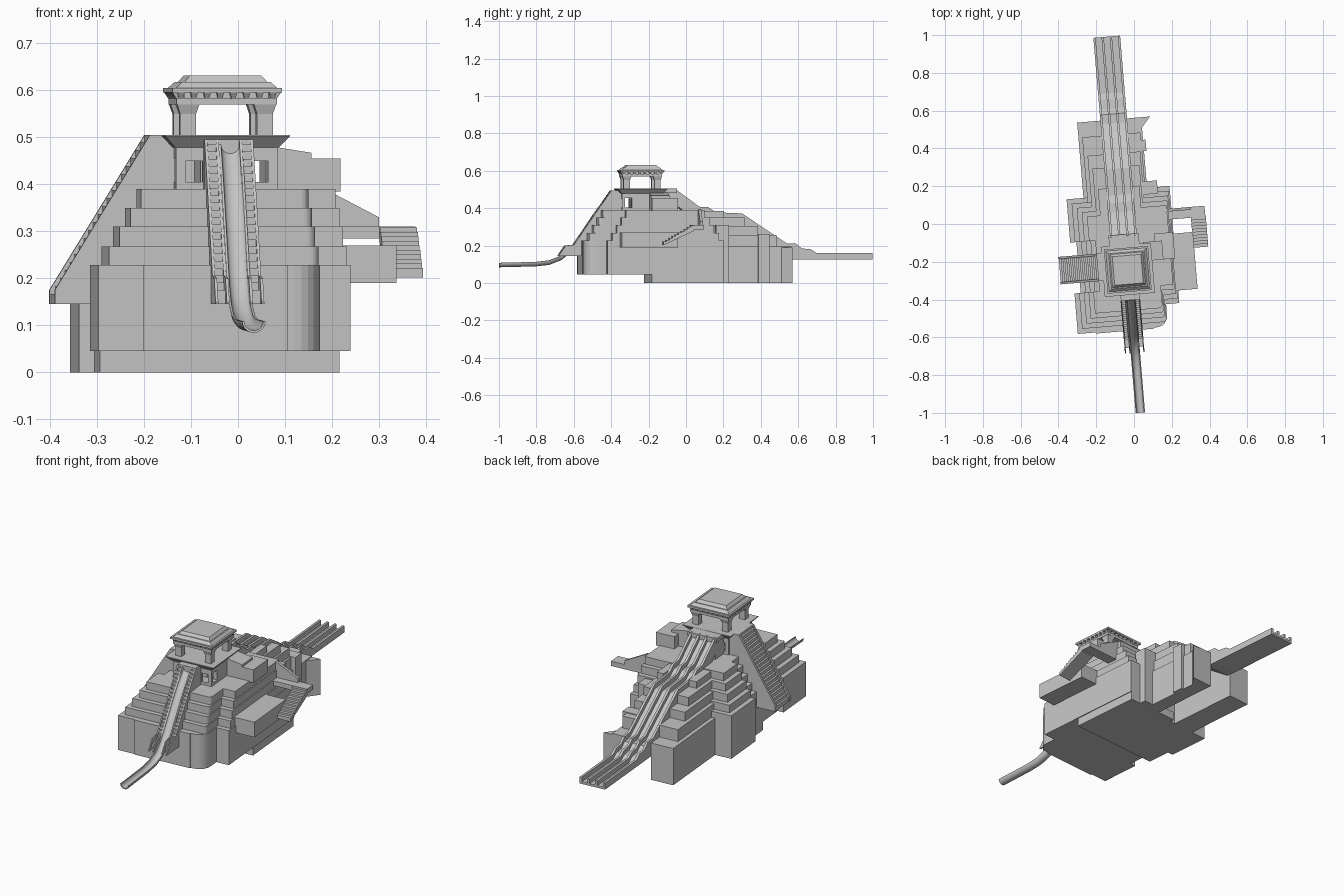
import bpy, bmesh, math
from mathutils import Matrix, Vector

cube = bpy.data.objects.get("Cube")
if cube:
    bpy.data.objects.remove(cube, do_unlink=True)

stone = bpy.data.materials.new("grey stone")
stone.use_nodes = True
GREY = (0.56, 0.56, 0.56, 1)
stone.diffuse_color = GREY
stone.node_tree.nodes["Principled BSDF"].inputs["Base Color"].default_value = GREY

TURN = Matrix.Rotation(math.radians(4.8), 4, 'Z')   # whole site is slightly turned
CU, CV = -0.053, -0.239                             # tower centre


def finish(name, bm):
    bmesh.ops.recalc_face_normals(bm, faces=bm.faces)
    bm.transform(TURN)
    mesh = bpy.data.meshes.new(name)
    bm.to_mesh(mesh)
    bm.free()
    mesh.materials.append(stone)
    ob = bpy.data.objects.new(name, mesh)
    bpy.context.collection.objects.link(ob)
    return ob


def loft(name, rings):
    """Skin closed rings of points and cap both ends."""
    bm = bmesh.new()
    rows = [[bm.verts.new(p) for p in ring] for ring in rings]
    n = len(rows[0])
    for a, b in zip(rows, rows[1:]):
        for i in range(n):
            j = (i + 1) % n
            bm.faces.new((a[i], a[j], b[j], b[i]))
    bm.faces.new(rows[0])
    bm.faces.new(rows[-1])
    return finish(name, bm)


def prism(name, pts, axis, lo, hi):
    place = {'x': lambda p, t: (t, p[0], p[1]),
             'y': lambda p, t: (p[0], t, p[1]),
             'z': lambda p, t: (p[0], p[1], t)}[axis]
    return loft(name, [[place(p, t) for p in pts] for t in (lo, hi)])


def box(name, x0, x1, y0, y1, z0, z1):
    return prism(name, [(x0, y0), (x1, y0), (x1, y1), (x0, y1)], 'z', z0, z1)


def stack(name, rings, x=CU, y=CV):
    """Square tapering block from (half width, height) pairs."""
    return loft(name, [[(x - h, y - h, z), (x + h, y - h, z),
                        (x + h, y + h, z), (x - h, y + h, z)] for h, z in rings])


def stair(name, axis, lo, hi, start, end, n, base=None):
    """Steps rising from start to end, with a flat base or a sloping underside."""
    (a0, z0), (a1, z1) = start, end
    da, dz = (a1 - a0) / n, (z1 - z0) / n
    pts = []
    for i in range(n):
        pts += [(a0 + da * i, z0 + dz * i), (a0 + da * i, z0 + dz * (i + 1))]
    pts.append((a1, z1))
    if base is None:
        pts += [(a1, z1 - 0.03), (a0, z0 - 0.01)]
    else:
        pts += [(a1, base), (a0, base)]
    return prism(name, pts, axis, lo, hi)


def ramp(name, axis, lo, hi, line, base):
    """Sloped wall under a line of points, with a flat base."""
    return prism(name, [(line[0][0], base)] + line + [(line[-1][0], base)], axis, lo, hi)


# Stepped main mound: rounded lower corner, recess behind the left stair
TOPS = (0.228, 0.268, 0.31, 0.35, 0.39)
for k, top in enumerate(TOPS):
    d = 0.025 * k
    x0, x1, y0, y1 = -0.345 + d, 0.134 - 0.005 * k, -0.555 + d, 0.16 - d
    r = 0.018 if k else 0.06
    arc = [(x1 - r + r * math.sin(t), y0 + r - r * math.cos(t))
           for t in (math.pi / 2 * i / 6 for i in range(7))]
    notch = [(x0, -0.07), (x0 + 0.033, -0.07), (x0 + 0.033, -0.34), (x0, -0.34)]
    outline = [(x0, y0)] + arc + [(x1, y1), (x0, y1)] + notch
    prism(f"mound_tier_{k}", outline, 'z', 0.045, top)
    # right wing, stepping mostly at its ends
    box(f"wing_tier_{k}", 0, 0.204 - 0.006 * k, -0.437 + d, 0.185 - d, 0.045, top)
box("foundation", -0.312, 0.2, -0.2, 0.16, 0, 0.045)
box("foundation_bump", -0.345, -0.3, -0.07, 0.16, 0, 0.045)
box("foundation_end", -0.1, 0.2, 0.15, 0.185, 0, 0.045)
box("front_panel", -0.25, 0.06, -0.561, -0.55, 0.045, 0.228)

# Stepped blocks flanking the rear slide
for k, (end, top) in enumerate(((0.56, 0.195), (0.48, 0.258), (0.38, 0.305),
                                (0.31, 0.35), (0.2, 0.385))):
    box(f"rear_block_left_side_{k}", -0.255 + 0.02 * k, -0.13, 0, end, 0, top)
    box(f"rear_block_right_side_{k}", 0.008, 0.085 - 0.01 * k, 0, end, 0, top)
box("rear_buttress", 0.01, 0.098, 0.38, 0.44, 0, 0.262)
box("rear_shoulder", 0.01, 0.14, 0.15, 0.22, 0, 0.31)
prism("rear_spur", [(0.08, 0.5), (0.132, 0.56), (0.08, 0.56)], 'z', 0, 0.19)

# Rear slide with three lanes between four walls
TRACK = [(-0.06, 0.505), (0.07, 0.408), (0.12, 0.405), (0.16, 0.378), (0.3, 0.372),
         (0.54, 0.212), (0.59, 0.21), (0.62, 0.185), (0.67, 0.18), (0.7, 0.16),
         (1.0, 0.16)]


def track_strip(name, x0, x1, drop):
    pts = [(v, z - drop) for v, z in TRACK]
    pts += [(v, max(0.125, z - 0.085)) for v, z in reversed(TRACK)]
    prism(name, pts, 'x', x0, x1)


track_strip("rear_slide_bed", -0.132, 0.01, 0.024)
for i in range(4):
    x = -0.132 + i * 0.0433
    track_strip(f"rear_slide_wall_{i}", x, x + 0.012, 0)

# Room under the terrace, with window openings through it
room = stack("tower_room", [(0.108, 0.385), (0.108, 0.482)])
cutters = [box(f"window_cutter_{s}", CU + s * 0.07 - 0.018, CU + s * 0.07 + 0.018,
               CV - 0.2, CV + 0.2, 0.405, 0.45) for s in (-1, 1)]
cutters.append(box("side_window_cutter", CU - 0.2, CU + 0.2, CV - 0.094, CV - 0.056,
                   0.405, 0.455))
for c in cutters:
    c.hide_render = True
    cut = room.modifiers.new("window", 'BOOLEAN')
    cut.operation, cut.object, cut.solver = 'DIFFERENCE', c, 'EXACT'
bpy.context.view_layer.update()
evaluated = room.evaluated_get(bpy.context.evaluated_depsgraph_get())
carved = bpy.data.meshes.new_from_object(evaluated)
room.modifiers.clear()
room.data = carved
for c in cutters:
    bpy.data.objects.remove(c, do_unlink=True)

# Terrace, columns and roof
stack("terrace", [(0.11, 0.478), (0.133, 0.502), (0.133, 0.505)])
box("rear_slide_landing", -0.132, 0.01, -0.14, -0.055, 0.39, 0.5)
box("rear_terrace_lip", -0.14, 0.02, -0.14, -0.05, 0.482, 0.504)
for sx in (-1, 1):
    for sy in (-1, 1):
        stack("column", [(0.017, 0.5), (0.017, 0.55), (0.025, 0.574)],
              CU + sx * 0.082, CV + sy * 0.082)
stack("roof_beam", [(0.107, 0.57), (0.107, 0.584), (0.098, 0.584), (0.098, 0.598)])
stack("roof", [(0.117, 0.595), (0.117, 0.605), (0.108, 0.605), (0.094, 0.618),
               (0.088, 0.618), (0.076, 0.632)])
for side in range(4):
    spin = Matrix.Rotation(side * math.pi / 2, 4, 'Z')
    for i in range(8):
        t = -0.098 + 0.028 * i
        rings = []
        for w, out, z in ((0.004, 0.106, 0.58), (0.008, 0.117, 0.597)):
            ring = [(t - w, -0.09, z), (t + w, -0.09, z), (t + w, -out, z), (t - w, -out, z)]
            rings.append([spin @ Vector(p) + Vector((CU, CV, 0)) for p in ring])
        loft("corbel", rings)

# Long stair on the left-hand face, between cheek walls
stair("west_stair", 'y', -0.275, -0.15, (-0.412, 0.15), (-0.212, 0.49), 20, 0.145)
for lo in (-0.286, -0.152):
    ramp("west_stair_cheek", 'y', lo, lo + 0.012, [(-0.415, 0.175), (-0.212, 0.505)], 0.145)
box("west_stair_landing", -0.212, -0.15, -0.286, -0.14, 0.145, 0.505)

# Front stairs either side of the chute, nearly flush with the tiers
for s in (-1, 1):
    mid = CU + s * 0.037
    stair("front_stair", 'x', mid - 0.009, mid + 0.009, (-0.61, 0.175), (-0.4, 0.485), 20, 0.145)
    for edge in (-0.012, 0.012):
        ramp("front_stair_cheek", 'x', mid + edge - 0.003, mid + edge + 0.003,
             [(-0.68, 0.15), (-0.645, 0.2), (-0.6, 0.205), (-0.4, 0.495)], 0.145)
    box("front_stair_foot", mid - 0.009, mid + 0.009, -0.65, -0.6, 0.145, 0.175)
ramp("front_stair_core", 'x', CU - 0.027, CU + 0.027,
     [(-0.6, 0.15), (-0.4, 0.42)], 0.145)
box("front_landing", CU - 0.05, CU + 0.05, -0.4, -0.34, 0.39, 0.495)

# Half-round chute sweeping out to the front
PATH = [(-0.395, 0.49), (-0.455, 0.42), (-0.5, 0.358), (-0.595, 0.217), (-0.625, 0.178),
        (-0.665, 0.146), (-0.73, 0.121), (-0.8, 0.113), (-0.998, 0.108)]
rings = []
for v, z in PATH:
    arc = [math.pi + math.pi * i / 10 for i in range(11)]
    outer = [(CU + 0.003 + 0.025 * math.cos(a), v, z + 0.024 * math.sin(a)) for a in arc]
    inner = [(CU + 0.003 + 0.02 * math.cos(a), v, z + 0.019 * math.sin(a)) for a in reversed(arc)]
    rings.append(outer + inner)
chute = loft("front_chute", rings)
bpy.ops.object.select_all(action='DESELECT')
chute.select_set(True)
bpy.context.view_layer.objects.active = chute
bpy.ops.object.shade_smooth_by_angle(angle=math.radians(35))

# Right-hand ledge, bridge and its stair
box("side_ledge", 0.15, 0.307, -0.37, -0.068, 0.19, 0.27)
prism("bridge_wall", [(0.18, 0.305), (0.18, 0.395), (0.305, 0.33), (0.305, 0.305)],
      'y', 0.05, 0.065)
box("bridge", 0.18, 0.38, 0.008, 0.065, 0.285, 0.31)
stair("side_stair", 'x', 0.303, 0.382, (-0.152, 0.212), (0.01, 0.308), 10)

# Upper side shelter with a sloping top
box("side_shelter", 0.1, 0.202, -0.2, -0.06, 0.385, 0.455)
prism("side_shelter_roof", [(0.04, 0.39), (0.04, 0.483), (0.14, 0.467), (0.14, 0.39)],
      'y', -0.2, -0.1)
